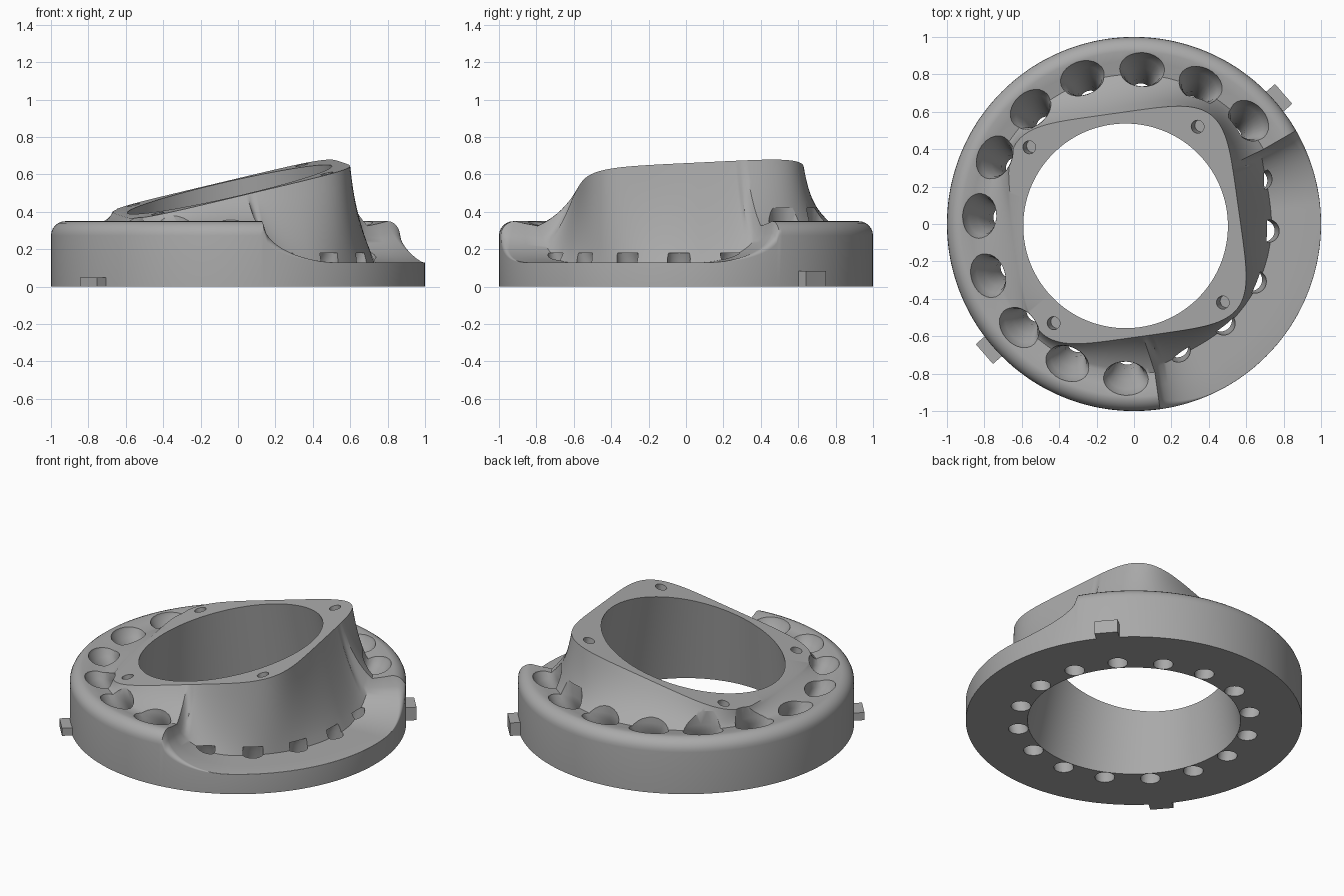
import bpy, bmesh, math
from mathutils import Vector

if "Cube" in bpy.data.objects:
    bpy.data.objects.remove(bpy.data.objects["Cube"])

grey = bpy.data.materials.new("plain_grey")
grey.use_nodes = True
grey.diffuse_color = (0.4, 0.4, 0.4, 1)
grey.node_tree.nodes["Principled BSDF"].inputs["Base Color"].default_value = (0.4, 0.4, 0.4, 1)

LOW, HIGH = 0.13, 0.35             # floor of the open side, top of the rim
START, END, EASE = -82, 30, 24     # open side in degrees, length of its ramps


def polar(r, deg, z=0.0):
    a = math.radians(deg)
    return Vector((r * math.cos(a), r * math.sin(a), z))


def make_object(name, bm):
    bmesh.ops.recalc_face_normals(bm, faces=bm.faces)
    mesh = bpy.data.meshes.new(name)
    bm.to_mesh(mesh)
    bm.free()
    mesh.materials.append(grey)
    obj = bpy.data.objects.new(name, mesh)
    bpy.context.collection.objects.link(obj)
    return obj


def bridge(bm, a, b):
    n = len(a)
    for i in range(n):
        j = (i + 1) % n
        bm.faces.new((a[i], a[j], b[j], b[i]))


def loft(name, rings):
    """Closed solid through a list of point rings."""
    bm = bmesh.new()
    loops = [[bm.verts.new(p) for p in ring] for ring in rings]
    for a, b in zip(loops, loops[1:]):
        bridge(bm, a, b)
    bm.faces.new(loops[0])
    bm.faces.new(loops[-1])
    return make_object(name, bm)


def rim_height(deg):
    """Rim height, with concave ramps at both ends of the open side."""
    d = (deg - START) % 360
    span = END - START
    if d >= span:
        return HIGH
    t = min(1, min(d, span - d) / EASE)
    return LOW + (HIGH - LOW) * (1 - math.sqrt(1 - (1 - t) ** 2))


def plane_z(p):
    return 0.531 + 0.227 * p.x + 0.08 * p.y


def on_plane(p):
    return Vector((p.x, p.y, plane_z(p)))


def flange_edge(deg):
    """Rounded square outline of the tilted flange."""
    a = math.radians(deg - 8)
    n = 5
    r = 0.6 / (abs(math.cos(a)) ** n + abs(math.sin(a)) ** n) ** (1 / n)
    return on_plane(polar(r, deg) + Vector((-0.035, -0.005, 0)))


def section(deg):
    """Closed cross-section of the body at one angle."""
    h = rim_height(deg)
    k = (h - LOW) / (HIGH - LOW)
    f = 0.002 + 0.075 * k
    pts = [polar(0.633, deg), polar(1, deg)]
    for i in range(7):                                   # rounded rim
        a = math.radians(15 * i)
        pts.append(polar(1 - f + f * math.cos(a), deg, h - f + f * math.sin(a)))
    pts.append(polar(0.87, deg, h - 0.012 * k))
    foot = polar(0.735 + 0.065 * k, deg, h - 0.025 * k)
    top = flange_edge(deg)
    knee = foot.lerp(top, 0.6 if k > 0.5 else 0.5)
    knee.z = foot.z + 0.3 * (top.z - foot.z)
    for i in range(9):                                   # flared wall
        t = i / 8
        pts.append(foot.lerp(knee, t).lerp(knee.lerp(top, t), t))
    bore = on_plane(polar(0.547, deg) + Vector((-0.045, -0.01, 0)))
    pts += [bore, bore.lerp(pts[0], 0.5)]
    return pts


# Body: swept ring with tilted flange
bm = bmesh.new()
loops = [[bm.verts.new(p) for p in section(d)] for d in range(360)]
for a, b in zip(loops, loops[1:] + loops[:1]):
    bridge(bm, a, b)
body = make_object("ring_body", bm)


def cut(cutter):
    cutter.hide_render = True
    mod = body.modifiers.new("cut", "BOOLEAN")
    mod.object = cutter
    mod.operation = "DIFFERENCE"
    mod.solver = "EXACT"
    bpy.context.view_layer.objects.active = body
    bpy.ops.object.modifier_apply(modifier="cut")
    bpy.data.objects.remove(cutter)


def hole_ring(deg, r, z, radial, tangent):
    out, side = polar(1, deg), polar(1, deg + 90)
    ring = []
    for i in range(24):
        c = polar(1, 15 * i)
        ring.append(out * (r + radial * c.x) + side * (tangent * c.y) + Vector((0, 0, z)))
    return ring


# Sixteen holes, flaring into pockets under the high rim
for i in range(16):
    deg = -3 + 22.5 * i
    steps = [(0.685, -0.05, 0.058, 0.058), (0.715, 0.12, 0.062, 0.062)]
    if rim_height(deg) > 0.3:
        steps += [(0.77, 0.22, 0.066, 0.075), (0.81, 0.29, 0.075, 0.1),
                  (0.825, 0.33, 0.088, 0.12), (0.835, 0.42, 0.1, 0.14)]
    else:
        steps += [(0.73, 0.18, 0.05, 0.06)]
    cut(loft("hole_cutter", [hole_ring(deg, *s) for s in steps]))

# Screw holes square to the flange
normal = Vector((-0.227, -0.08, 1)).normalized()
for x, y in ((0.34, 0.52), (-0.56, 0.41), (-0.43, -0.53), (0.475, -0.42)):
    centre = on_plane(Vector((x, y, 0)))
    u = normal.cross(Vector((0, 1, 0))).normalized()
    v = normal.cross(u)
    rings = []
    for depth in (-0.09, 0.05):
        rings.append([centre + normal * depth + (u * c.x + v * c.y)
                      for c in (polar(0.035, 15 * i) for i in range(24))])
    cut(loft("screw_cutter", rings))

for o in bpy.context.selected_objects:
    o.select_set(False)
body.select_set(True)
bpy.context.view_layer.objects.active = body
bpy.ops.object.shade_smooth_by_angle(angle=math.radians(35))

# Locating tabs on the outer wall
for name, deg, height in (("back_left_tab", 41, 0.085), ("front_right_tab", 221, 0.05)):
    corners = [polar(r, deg) + polar(s, deg + 90)
               for r, s in ((0.96, -0.07), (1.06, -0.07), (1.06, 0.07), (0.96, 0.07))]
    loft(name, [corners, [p + Vector((0, 0, height)) for p in corners]])
